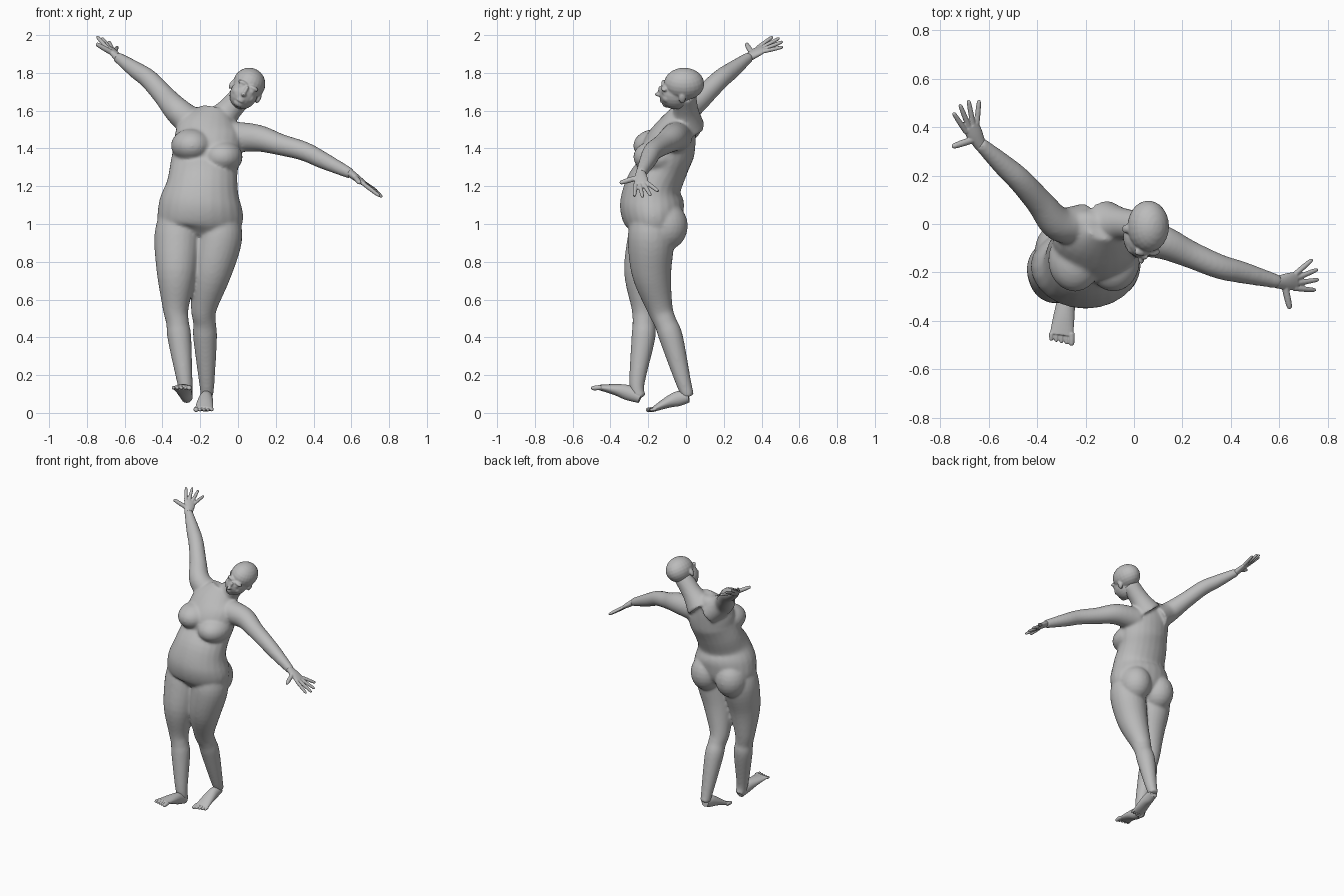
import bpy
import bmesh
import math
from mathutils import Matrix, Vector

cube = bpy.data.objects.get("Cube")
if cube:
    bpy.data.objects.remove(cube, do_unlink=True)

SEGMENTS = 24
STEPS = 5
X_AXIS = Vector((1, 0, 0))
FORWARD = Vector((0, -1, 0))
UP = Vector((0, 0, 1))
bm = bmesh.new()

grey = bpy.data.materials.new("plain_grey")
grey.use_nodes = True
colour = (0.5, 0.5, 0.5, 1)
grey.diffuse_color = colour
grey.node_tree.nodes["Principled BSDF"].inputs["Base Color"].default_value = colour


def smooth_rows(rows):
    """Catmull-Rom interpolation through rows of (x, y, z, half width, half depth)."""
    rows = [Vector(row) for row in rows]
    padded = [rows[0]] + rows + [rows[-1]]
    result = []
    for before, start, end, after in zip(padded, padded[1:], padded[2:], padded[3:]):
        for step in range(STEPS):
            t = step / STEPS
            linear = end - before
            square = 2 * before - 5 * start + 4 * end - after
            cubic = 3 * (start - end) + after - before
            result.append(start + t * (linear + t * (square + t * cubic)) / 2)
    return result + [rows[-1]]


def loft(rows, side=X_AXIS):
    """Closed tube of elliptical rings; the half width runs along the side vector."""
    rows = smooth_rows(rows)
    points = [Vector(row[:3]) for row in rows]
    rings = []
    for i, row in enumerate(rows):
        following = points[min(i + 1, len(points) - 1)]
        previous = points[max(i - 1, 0)]
        tangent = (following - previous).normalized()
        across = (side - side.dot(tangent) * tangent).normalized()
        depth = tangent.cross(across)
        ring = []
        for k in range(SEGMENTS):
            angle = math.tau * k / SEGMENTS
            offset = across * row[3] * math.cos(angle) + depth * row[4] * math.sin(angle)
            ring.append(bm.verts.new(points[i] + offset))
        rings.append(ring)
    faces = [bm.faces.new(rings[0]), bm.faces.new(rings[-1])]
    for low, high in zip(rings, rings[1:]):
        for k in range(SEGMENTS):
            following = (k + 1) % SEGMENTS
            faces.append(bm.faces.new((low[k], high[k], high[following], low[following])))
    bmesh.ops.recalc_face_normals(bm, faces=faces)


def limb(points, radii, side=X_AXIS):
    """Round tube through joints, with one radius for each joint."""
    loft([(*point, radius, radius) for point, radius in zip(points, radii)], side)


def ellipsoid(center, radii, frame=Matrix()):
    matrix = frame @ Matrix.Translation(center) @ Matrix.Diagonal((*radii, 1))
    bmesh.ops.create_uvsphere(bm, u_segments=SEGMENTS, v_segments=SEGMENTS // 2,
                              radius=1, matrix=matrix)


def finish(name, voxel, iterations):
    """Fuse everything made so far into one softened skin."""
    mesh = bpy.data.meshes.new(name)
    bm.to_mesh(mesh)
    bm.clear()
    mesh.materials.append(grey)
    part = bpy.data.objects.new(name, mesh)
    bpy.context.collection.objects.link(part)
    skin = part.modifiers.new("skin", "REMESH")
    skin.mode = "VOXEL"
    skin.voxel_size = voxel
    skin.use_smooth_shade = True
    soften = part.modifiers.new("soften", "SMOOTH")
    soften.factor = 0.5
    soften.iterations = iterations


def digit(base, tip, radius, side):
    """Tapered finger or toe with a rounded end."""
    points = [base, base.lerp(tip, 0.5), base.lerp(tip, 0.9), tip]
    limb(points, [radius, radius, radius * 0.8, radius * 0.4], side)


def hand(name, wrist, reach, side):
    """Flat palm, four fanned fingers from index to little, and a thumb."""
    reach = Vector(reach).normalized()
    side = Vector(side).normalized()
    knuckles = wrist + reach * 0.09
    loft([(*(wrist - reach * 0.02), 0.024, 0.022),
          (*wrist.lerp(knuckles, 0.5), 0.036, 0.018),
          (*knuckles, 0.038, 0.012)], side)
    for i in range(-1, 3):
        base = knuckles + side * (i - 0.5) * 0.02 - reach * 0.01
        tip = knuckles + side * i * 0.043 + reach * (0.115 - 0.011 * i * i)
        digit(base, tip, 0.011, side)
    thumb_tip = wrist + reach * 0.07 - side * 0.115
    digit(wrist + reach * 0.03 - side * 0.015, thumb_tip, 0.014, side)
    finish(name, 0.004, 3)


def arm(root, shoulder, elbow, wrist):
    root, shoulder, elbow = map(Vector, (root, shoulder, elbow))
    upper, fore = shoulder.lerp(elbow, 0.5), elbow.lerp(wrist, 0.4)
    limb([root, shoulder, upper, elbow, fore, wrist],
         [0.085, 0.072, 0.057, 0.051, 0.045, 0.028], UP)


def foot(name, heel, ball, inner):
    """Arched foot with toes; inner is the sign of the big toe's side."""
    arch = UP * 0.01
    loft([(*heel, 0.03, 0.03),
          (*(heel.lerp(ball, 0.3) + arch), 0.036, 0.04),
          (*(heel.lerp(ball, 0.6) + arch), 0.043, 0.03),
          (*ball, 0.049, 0.014)])
    for i in range(5):
        base = ball + X_AXIS * inner * (2 - i) * 0.021 - FORWARD * 0.01
        tip = base + FORWARD * (0.052 - i * 0.005) - UP * 0.005
        digit(base, tip, 0.013 if i == 0 else 0.009, X_AXIS)
    finish(name, 0.003, 3)


def leg(hip, knee, ankle, heel):
    hip, knee, ankle = map(Vector, (hip, knee, ankle))
    thigh = hip.lerp(knee, 0.5) + FORWARD * 0.02
    calf = knee.lerp(ankle, 0.4) - FORWARD * 0.01
    limb([hip + UP * 0.12, hip, thigh, knee, knee.lerp(calf, 0.5), calf, ankle, heel],
         [0.1, 0.123, 0.106, 0.07, 0.06, 0.063, 0.04, 0.032])


# Torso from pelvis to the base of the neck
loft([(-0.21, -0.17, 0.94, 0.13, 0.1),
      (-0.2, -0.17, 1, 0.22, 0.15),
      (-0.2, -0.18, 1.1, 0.22, 0.17),
      (-0.19, -0.17, 1.2, 0.19, 0.15),
      (-0.18, -0.12, 1.3, 0.18, 0.13),
      (-0.16, -0.09, 1.4, 0.18, 0.14),
      (-0.15, -0.05, 1.5, 0.17, 0.11),
      (-0.12, -0.01, 1.6, 0.08, 0.06)])
ellipsoid((-0.2, 0, 1.56), (0.12, 0.06, 0.06))

# Chest and seat, the chest tilted with the shoulders
for s in (-1, 1):
    ellipsoid((s * 0.08 - 0.165, -0.15, 1.385 - s * 0.03), (0.11, 0.13, 0.09))
    ellipsoid((s * 0.1 - 0.2, -0.11, 0.99), (0.11, 0.12, 0.13))

# Neck
limb([(-0.12, 0, 1.52), (-0.05, 0, 1.6), (0.03, -0.01, 1.69)], [0.1, 0.067, 0.063])

# Raised right arm and lowered left arm
right_wrist = Vector((-0.64, 0.335, 1.885))
left_wrist = Vector((0.6, -0.24, 1.265))
arm((-0.2, 0, 1.5), (-0.31, 0, 1.59), (-0.47, 0.18, 1.765), right_wrist)
arm((-0.05, -0.05, 1.46), (0.1, -0.07, 1.455), (0.35, -0.175, 1.385), left_wrist)

# Right leg stepping forward and left leg trailing
right_heel = Vector((-0.27, -0.24, 0.08))
left_heel = Vector((-0.165, 0.015, 0.085))
leg((-0.32, -0.185, 0.93), (-0.33, -0.22, 0.56), (-0.28, -0.26, 0.15), right_heel)
leg((-0.1, -0.185, 0.93), (-0.18, -0.14, 0.56), (-0.165, -0.01, 0.15), left_heel)
finish("body", 0.009, 8)

# Hands and feet
hand("right_hand", right_wrist, reach=(-0.4, 0.8, 0.5), side=(0.6, 0.5, -0.25))
hand("left_hand", left_wrist, reach=(0.8, 0.05, -0.6), side=(0.1, 1, 0.05))
foot("right_foot", right_heel, Vector((-0.3, -0.46, 0.135)), 1)
foot("left_foot", left_heel, Vector((-0.18, -0.17, 0.02)), -1)

# Head, tilted towards the left shoulder
tilt = Matrix.Rotation(math.radians(28), 4, "Y")
head = Matrix.Translation((0.045, -0.02, 1.715)) @ tilt
ellipsoid((0, 0.01, 0.03), (0.086, 0.107, 0.086), head)
ellipsoid((0, -0.035, -0.03), (0.073, 0.085, 0.084), head)

# Chin, nose, nose bridge and lips
ellipsoid((0, -0.08, -0.085), (0.03, 0.027, 0.022), head)
ellipsoid((0, -0.12, -0.032), (0.014, 0.026, 0.013), head)
ellipsoid((0, -0.115, -0.01), (0.01, 0.014, 0.03), head)
for z in (-0.06, -0.072):
    ellipsoid((0, -0.105, z), (0.022, 0.015, 0.007), head)

# Brows, eyelids, cheeks and ears
for s in (-1, 1):
    ellipsoid((s * 0.03, -0.095, 0.02), (0.03, 0.017, 0.012), head)
    ellipsoid((s * 0.03, -0.1, 0), (0.015, 0.01, 0.01), head)
    ellipsoid((s * 0.035, -0.08, -0.035), (0.028, 0.025, 0.026), head)
    ellipsoid((s * 0.081, 0, -0.015), (0.011, 0.018, 0.028), head)
finish("head", 0.005, 5)
bm.free()
